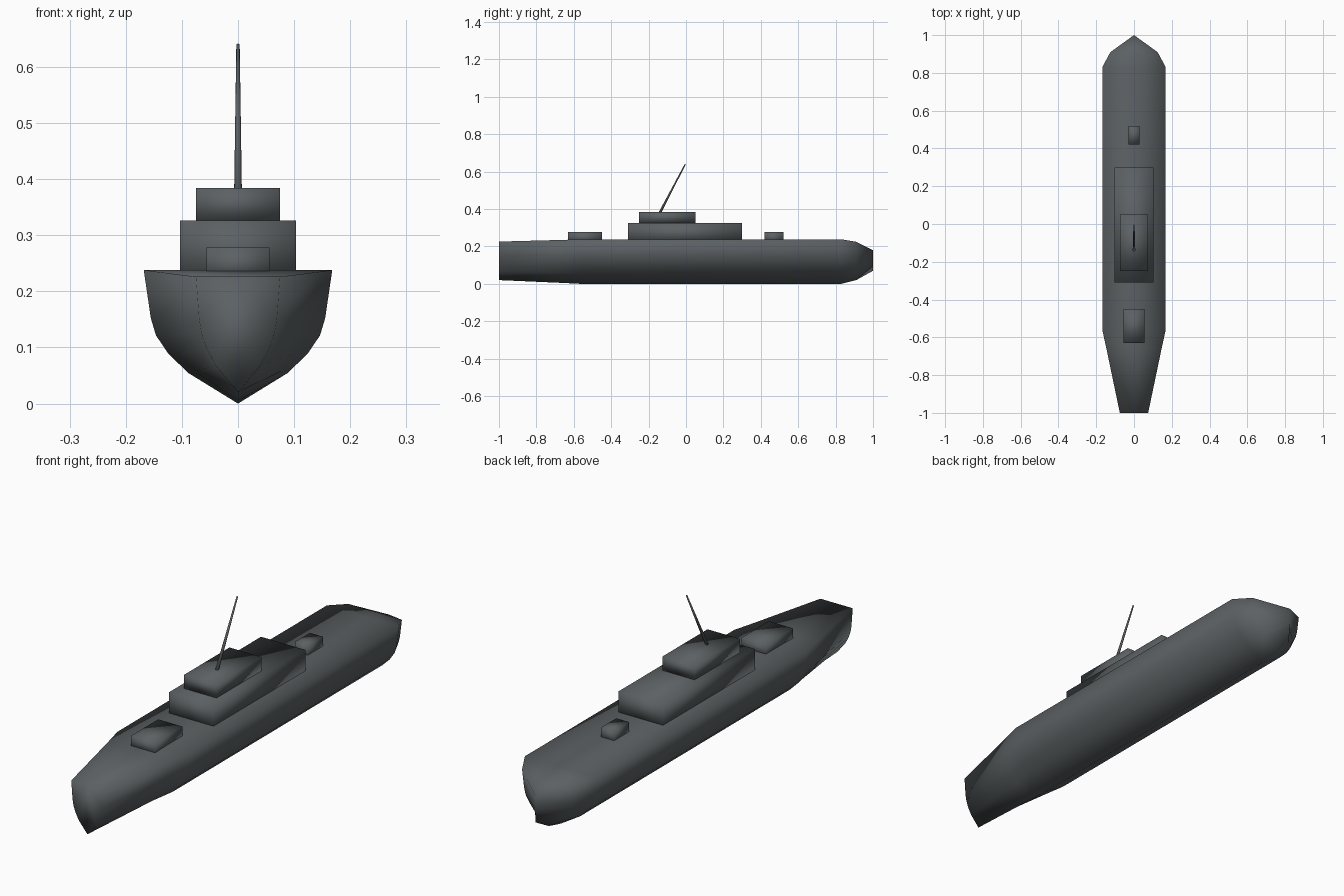
import bpy, bmesh
from mathutils import Vector

cube = bpy.data.objects.get("Cube")
if cube:
    bpy.data.objects.remove(cube)

grey = bpy.data.materials.new("hull grey")
grey.use_nodes = True
color = (0.105, 0.118, 0.124, 1)
grey.diffuse_color = color
grey.node_tree.nodes["Principled BSDF"].inputs["Base Color"].default_value = color


def finish(bm, name):
    bmesh.ops.recalc_face_normals(bm, faces=bm.faces)
    for f in bm.faces:
        f.smooth = True
    mesh = bpy.data.meshes.new(name)
    bm.to_mesh(mesh)
    bm.free()
    mesh.materials.append(grey)
    obj = bpy.data.objects.new(name, mesh)
    bpy.context.collection.objects.link(obj)
    return obj


def box(name, half_width, y0, y1, z0, z1):
    bm = bmesh.new()
    bmesh.ops.create_cube(bm, size=1)
    for v in bm.verts:
        v.co = (v.co.x * 2 * half_width, (y0 + y1) / 2 + v.co.y * (y1 - y0),
                (z0 + z1) / 2 + v.co.z * (z1 - z0))
    return finish(bm, name)


# Hull: half section as fractions of width and height, lofted along stations
section = [(0, 0), (0.53, 0.23), (0.74, 0.375), (0.87, 0.51), (0.925, 0.64), (1, 1)]
ring = section + [(0, 1)] + [(-x, z) for x, z in reversed(section[1:])]
# station: y, half width, keel height, deck height
stations = [(-1, 0.075, 0.02, 0.226), (-0.66, 0.146, 0.005, 0.235),
            (-0.56, 0.168, 0, 0.238), (0.83, 0.168, 0, 0.238),
            (0.91, 0.125, 0.02, 0.225), (1, 0, 0.07, 0.18)]
bm = bmesh.new()
loops = [[bm.verts.new((w * x, y, lo + (hi - lo) * z)) for x, z in ring]
         for y, w, lo, hi in stations]
n = len(ring)
for a, b in zip(loops, loops[1:]):
    for i in range(n):
        j = (i + 1) % n
        bm.faces.new((a[i], a[j], b[j], b[i]))
# Transom, fanned from the deck centre
top = len(section)
for i in range(n):
    j = (i + 1) % n
    if top not in (i, j):
        bm.faces.new((loops[0][top], loops[0][j], loops[0][i]))
bmesh.ops.remove_doubles(bm, verts=bm.verts, dist=0.0005)
finish(bm, "hull")

# Deck houses
box("main_deckhouse", 0.103, -0.31, 0.30, 0.22, 0.326)
box("upper_deckhouse", 0.075, -0.25, 0.05, 0.326, 0.384)
box("front_deck_box", 0.056, -0.63, -0.45, 0.22, 0.278)
box("rear_deck_box", 0.03, 0.42, 0.52, 0.22, 0.278)

# Leaning mast
foot, tip = Vector((0, -0.145, 0.37)), Vector((0, -0.004, 0.64))
bm = bmesh.new()
bmesh.ops.create_cone(bm, cap_ends=True, segments=12, radius1=0.007, radius2=0.003,
                      depth=(tip - foot).length)
mast = finish(bm, "mast")
mast.location = (foot + tip) / 2
mast.rotation_euler = (tip - foot).to_track_quat('Z', 'Y').to_euler()
